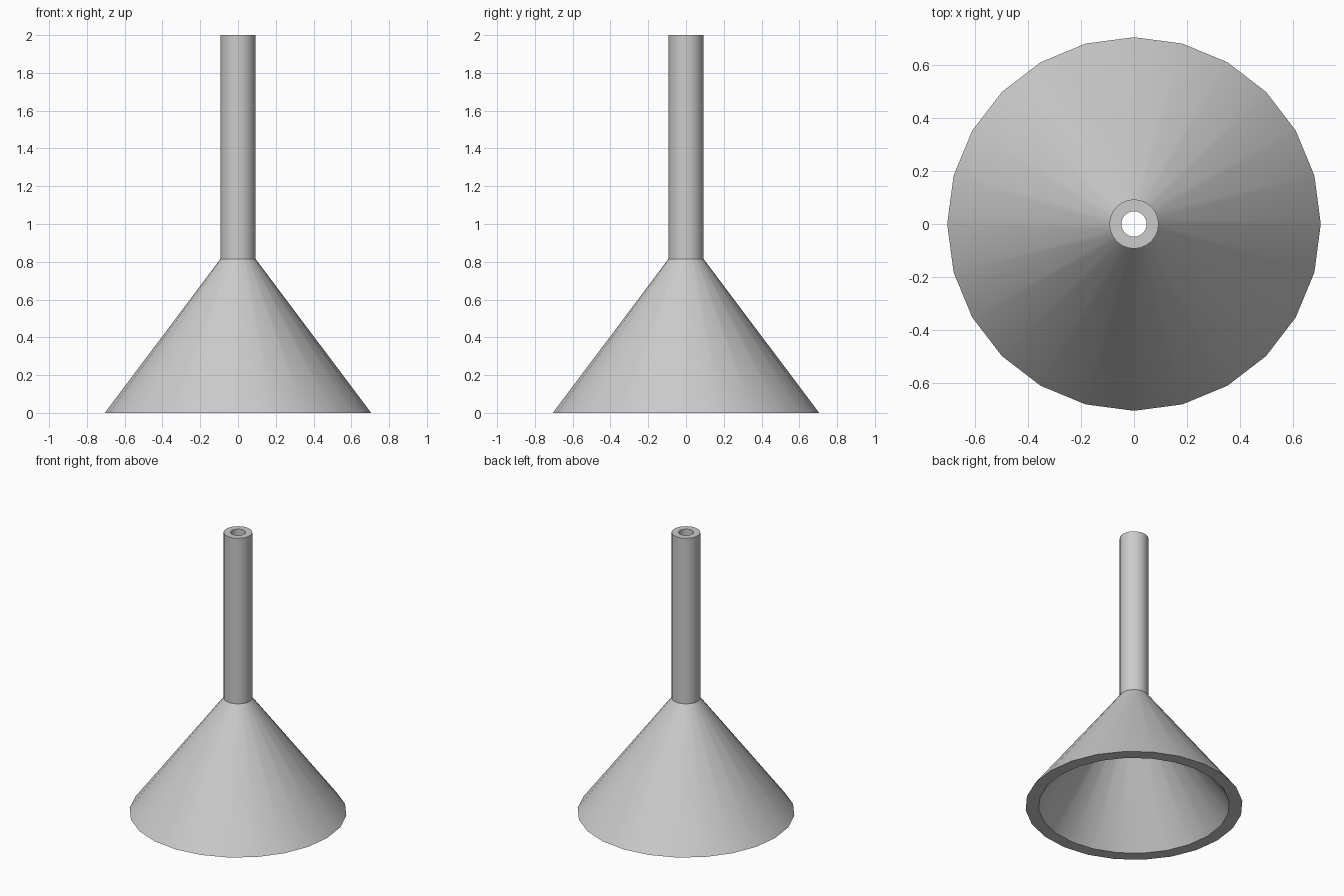
import bpy
import bmesh
from math import cos, sin, tau, radians

cube = bpy.data.objects.get("Cube")
if cube:
    bpy.data.objects.remove(cube, do_unlink=True)

SIDES = 24
JOINT_Z = 0.815
TOP_Z = 2.0
PIPE_R, BORE_R = 0.093, 0.048
MOUTH_R, MOUTH_INNER_R = 0.705, 0.62

grey = bpy.data.materials.new("light grey")
grey.use_nodes = True
colour = (0.6, 0.6, 0.6, 1)
grey.diffuse_color = colour
grey.node_tree.nodes["Principled BSDF"].inputs["Base Color"].default_value = colour


def revolve(name, profile):
    """Turn a (radius, height) profile around the z axis."""
    bm = bmesh.new()
    rings = [[bm.verts.new((r * cos(tau * i / SIDES), r * sin(tau * i / SIDES), z))
              for i in range(SIDES)] for r, z in profile]
    for low, high in zip(rings, rings[1:]):
        for i in range(SIDES):
            j = (i + 1) % SIDES
            bm.faces.new((low[i], low[j], high[j], high[i]))
    mesh = bpy.data.meshes.new(name)
    bm.to_mesh(mesh)
    bm.free()
    mesh.materials.append(grey)
    obj = bpy.data.objects.new(name, mesh)
    bpy.context.collection.objects.link(obj)
    bpy.ops.object.select_all(action="DESELECT")
    obj.select_set(True)
    bpy.context.view_layer.objects.active = obj
    bpy.ops.object.shade_smooth_by_angle(angle=radians(30))
    return obj


# Hollow cone: inner wall, flat rim, outer wall
revolve("funnel_cone", [(BORE_R, JOINT_Z), (MOUTH_INNER_R, 0),
                        (MOUTH_R, 0), (PIPE_R, JOINT_Z)])

# Hollow spout: outer wall, flat end, bore
revolve("funnel_spout", [(PIPE_R, JOINT_Z), (PIPE_R, TOP_Z),
                         (BORE_R, TOP_Z), (BORE_R, JOINT_Z)])
